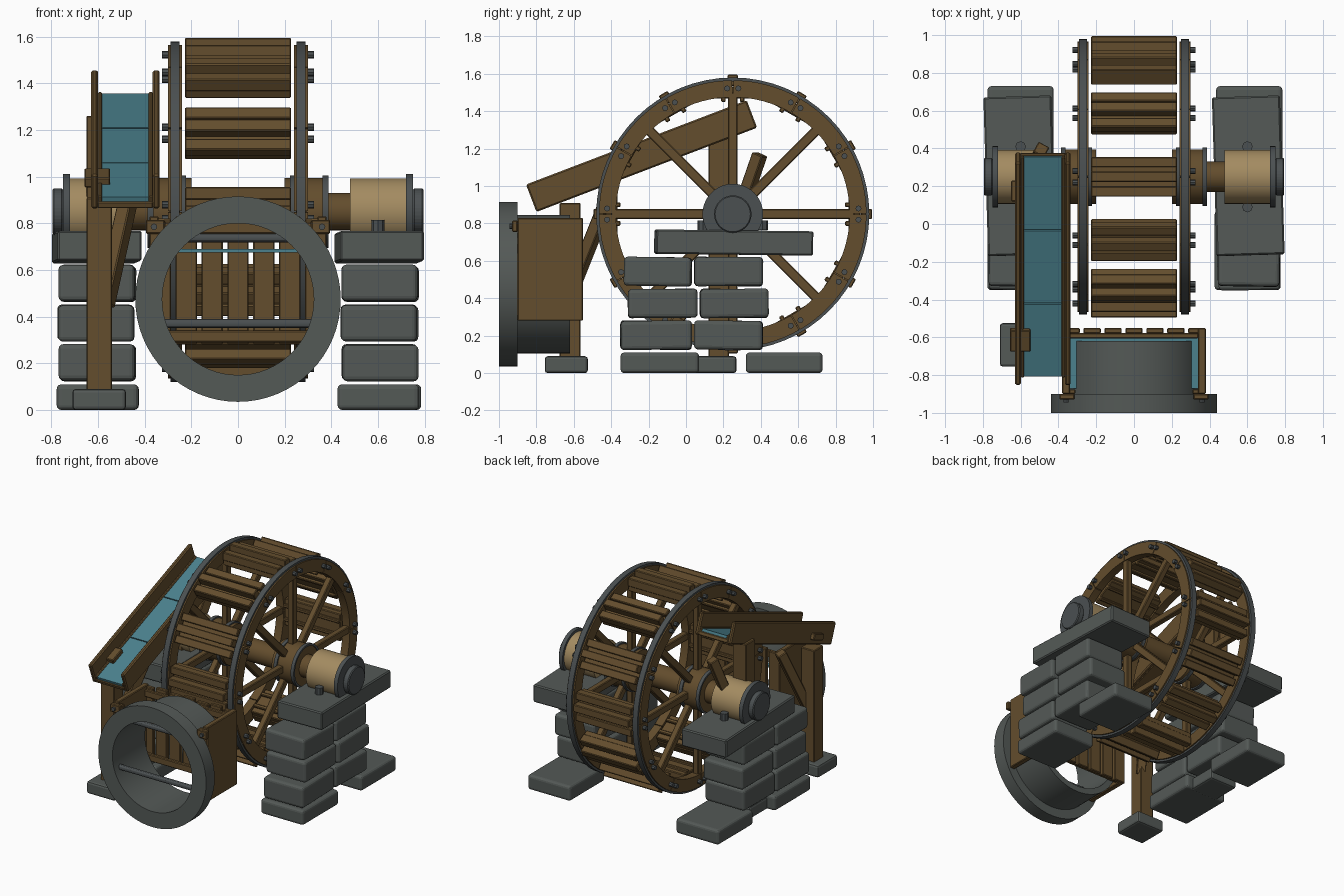
import bpy, bmesh, random
from math import sin, cos, pi, radians
from mathutils import Vector, Matrix, Euler

if "Cube" in bpy.data.objects:
    bpy.data.objects.remove(bpy.data.objects["Cube"], do_unlink=True)
random.seed(4)


def material(name, rgb):
    m = bpy.data.materials.new(name)
    m.use_nodes = True
    m.diffuse_color = (*rgb, 1)
    m.node_tree.nodes["Principled BSDF"].inputs["Base Color"].default_value = (*rgb, 1)
    return m


wood = material("brown wood", (.125, .074, .026))
tan = material("pale wood", (.37, .26, .12))
stone = material("grey stone", (.088, .1, .094))
iron = material("dark iron", (.07, .08, .083))
water = material("teal water", (.07, .22, .27))


def finish(name, bm, mat, matrix, bevel=0.0, segments=1):
    bmesh.ops.recalc_face_normals(bm, faces=bm.faces)
    mesh = bpy.data.meshes.new(name)
    bm.to_mesh(mesh)
    bm.free()
    mesh.materials.append(mat)
    ob = bpy.data.objects.new(name, mesh)
    bpy.context.collection.objects.link(ob)
    ob.matrix_world = matrix
    if bevel:
        mod = ob.modifiers.new("edge", "BEVEL")
        mod.width, mod.segments = bevel, segments
    else:
        mesh.shade_smooth()
        mesh.set_sharp_from_angle(angle=radians(30))
    return ob


def box(name, centre, size, mat, rot=(0, 0, 0), bevel=.005, segments=1):
    bm = bmesh.new()
    bmesh.ops.create_cube(bm, size=1)
    bmesh.ops.scale(bm, vec=size, verts=bm.verts)
    turn = rot if isinstance(rot, Matrix) else Euler(rot).to_matrix().to_4x4()
    return finish(name, bm, mat, Matrix.Translation(centre) @ turn, bevel, segments)


def span(name, lo, hi, mat, **kw):
    """Box given by two opposite corners."""
    lo, hi = Vector(lo), Vector(hi)
    return box(name, (lo + hi) / 2, hi - lo, mat, **kw)


def beam(name, a, b, width, mat):
    """Square bar between two points."""
    a, b = Vector(a), Vector(b)
    turn = (b - a).to_track_quat('Z', 'Y').to_matrix().to_4x4()
    box(name, (a + b) / 2, (width, width, (b - a).length), mat, turn)


AXES = {"x": Matrix.Rotation(pi / 2, 4, 'Y'), "y": Matrix.Rotation(pi / 2, 4, 'X'),
        "z": Matrix.Identity(4)}


def cylinder(name, axis, centre, r, length, mat, sides=40, bevel=0.0):
    bm = bmesh.new()
    bmesh.ops.create_cone(bm, cap_ends=True, segments=sides, radius1=r, radius2=r, depth=length)
    return finish(name, bm, mat, Matrix.Translation(centre) @ AXES[axis], bevel)


def ring(name, axis, centre, r0, r1, length, mat, a0=0.0, a1=2 * pi, steps=64):
    """Full ring or arc segment with a rectangular section."""
    full = a1 - a0 > 6.28
    bm = bmesh.new()
    loops = []
    for i in range(steps if full else steps + 1):
        a = a0 + (a1 - a0) * i / steps
        loops.append([bm.verts.new((r * cos(a), r * sin(a), h * length / 2))
                      for r, h in ((r0, -1), (r1, -1), (r1, 1), (r0, 1))])
    for i in range(steps):
        p, q = loops[i], loops[(i + 1) % len(loops)]
        for k in range(4):
            bm.faces.new((p[k], p[(k + 1) % 4], q[(k + 1) % 4], q[k]))
    if not full:
        bm.faces.new(loops[0])
        bm.faces.new(loops[-1])
    return finish(name, bm, mat, Matrix.Translation(centre) @ AXES[axis])


# Water wheel
CY, CZ = .25, .85


def polar(x, r, a, t=0.0):
    """Point on the wheel: radius r at angle a, shifted t along the tangent."""
    return (x, CY + r * cos(a) - t * sin(a), CZ + r * sin(a) + t * cos(a))


for side in (-1, 1):
    x = side * .27
    for i in range(12):
        a = i * pi / 6
        ring("rim_segment", "x", (x, CY, CZ), .625, .715, .06, wood,
             a + .004, a + pi / 6 - .004, 8)
        for t in (-.03, .03):
            cylinder("rim_bolt", "x", polar(side * .31, .672, a, t), .016, .03, iron, 8)
    ring("rim_band", "x", (x, CY, CZ), .71, .73, .04, iron)
    for i in range(8):
        a = i * pi / 4
        box("spoke", polar(x, .385, a), (.045, .53, .052), wood, (a, 0, 0))
    cylinder("hub", "x", (side * .29, CY, CZ), .145, .18, wood)
    ring("hub_band", "x", (side * .375, CY, CZ), .14, .155, .025, iron, steps=40)
    ring("hub_inner_band", "x", (side * .235, CY, CZ), .14, .155, .025, iron, steps=40)

for i in range(12):
    a = i * pi / 6
    box("paddle_board", polar(0, .65, a), (.455, .065, .2), wood, (a, 0, 0))
    for t, r in ((-.078, .685), (0, .715), (.078, .685)):
        box("paddle_slat", polar(0, r, a, t), (.455, .06, .055), wood, (a, 0, 0))
    for t in (-.05, .05):
        box("paddle_batten", polar(0, .615, a, t), (.455, .03, .025), wood, (a, 0, 0))

# Axle and bearings
cylinder("axle", "x", (0, CY, CZ), .08, 1.5, wood)
for side in (-1, 1):
    cylinder("bearing_drum", "x", (side * .6, CY, CZ), .143, .24, tan)
    cylinder("bearing_flange", "x", (side * .735, CY, CZ), .162, .03, iron)
    cylinder("axle_cap", "x", (side * .772, CY, CZ), .1, .045, iron, bevel=.006)
    for y in (.09, .41):
        cylinder("bearing_bolt", "z", (side * .6, y, .79), .028, .05, iron, 8)

# Stone piers: rows of (bottom, top, y ranges)
courses = ((0, .11, ((-.35, .07), (.32, .73))),
           (.125, .28, ((-.35, .03), (.045, .41))),
           (.295, .45, ((-.31, .06), (.075, .44))),
           (.465, .62, ((-.33, .03), (.045, .41))))
for side in (-1, 1):
    for z0, z1, ranges in courses:
        for y0, y1 in ranges:
            x = side * (.605 + random.uniform(-.006, .006))
            tilt = random.uniform(-.02, .02) if z0 else 0
            box("pier_stone", (x, (y0 + y1) / 2, (z0 + z1) / 2),
                (.325 if z0 else .35, y1 - y0, z1 - z0), stone, (tilt, 0, tilt), .02, 3)
    box("pier_capstone", (side * .605, .255, .698), (.36, .84, .13), stone,
        (-.012, 0, .03), .008)

# Sloping trough
SLOPE = radians(20.9)
tilt = Matrix.Rotation(SLOPE, 4, 'X')
origin = Vector((-.4825, -.2375, 1.16))


def trough(name, local, size, mat, bevel=.005):
    box(name, origin + tilt @ Vector(local), size, mat, tilt, bevel)


for side in (-1, 1):
    trough("trough_side", (side * .132, 0, 0), (.03, 1.263, .157), wood, .008)
    trough("trough_lining", (side * .109, 0, -.045), (.018, 1.25, .05), wood)
trough("trough_floor", (0, 0, -.062), (.24, 1.26, .03), wood)
for i in (-1, 0, 1):
    trough("trough_water", (0, i * .417, -.038), (.2, .41, .02), water, 0)
trough("trough_clamp", (-.12, -.41, -.02), (.11, .12, .045), wood)

# Trough posts with feet and braces
for y, top in ((-.62, .91), (.175, 1.26)):
    span("trough_post", (-.65, y - .055, .08), (-.54, y + .055, top), wood)
    box("post_foot", (-.595, y - .02, .045), (.23, .23, .09), stone, bevel=.015, segments=2)
beam("front_brace", (-.57, -.61, .45), (-.47, -.43, .9), .065, wood)
beam("rear_brace", (-.57, .25, .75), (-.49, .395, 1.17), .065, wood)

# Outlet pipe with front ring and bars
PZ = .475
ring("pipe", "y", (0, -.76, PZ), .325, .37, .28, stone)
ring("pipe_rim", "y", (0, -.95, PZ), .325, .44, .1, stone)
for z in (.37, .737):
    cylinder("pipe_bar", "x", (0, -.93, z), .019, .64 if z < .5 else .44, iron, 12)

# Wooden basin around the pipe
for side in (-1, 1):
    span("basin_side", (side * .36 - .02, -.9, .28), (side * .36 + .02, -.55, .83), wood)
    span("basin_front", (side * .345 - .035, -.9, .7), (side * .345 + .035, -.875, .81), wood)
    span("basin_water", (side * .325 - .02, -.87, .685), (side * .325 + .02, -.6, .69), water, bevel=0)
    span("basin_bracket", (side * .355 - .04, -.93, .755), (side * .355 + .04, -.9, .815), wood)
    cylinder("basin_bolt", "y", (side * .36, -.935, .785), .014, .02, iron, 8)
for i in range(7):
    x = (i - 3) * .111
    span("basin_slat", (x - .046, -.58, .28), (x + .046, -.55, .82 + .01 * (i % 2)), wood)
for z in (.29, .755):
    span("basin_rail", (-.34, -.605, z), (.34, -.578, z + .05), wood)
span("basin_back_water", (-.34, -.62, .675), (.34, -.59, .69), water, bevel=0)
